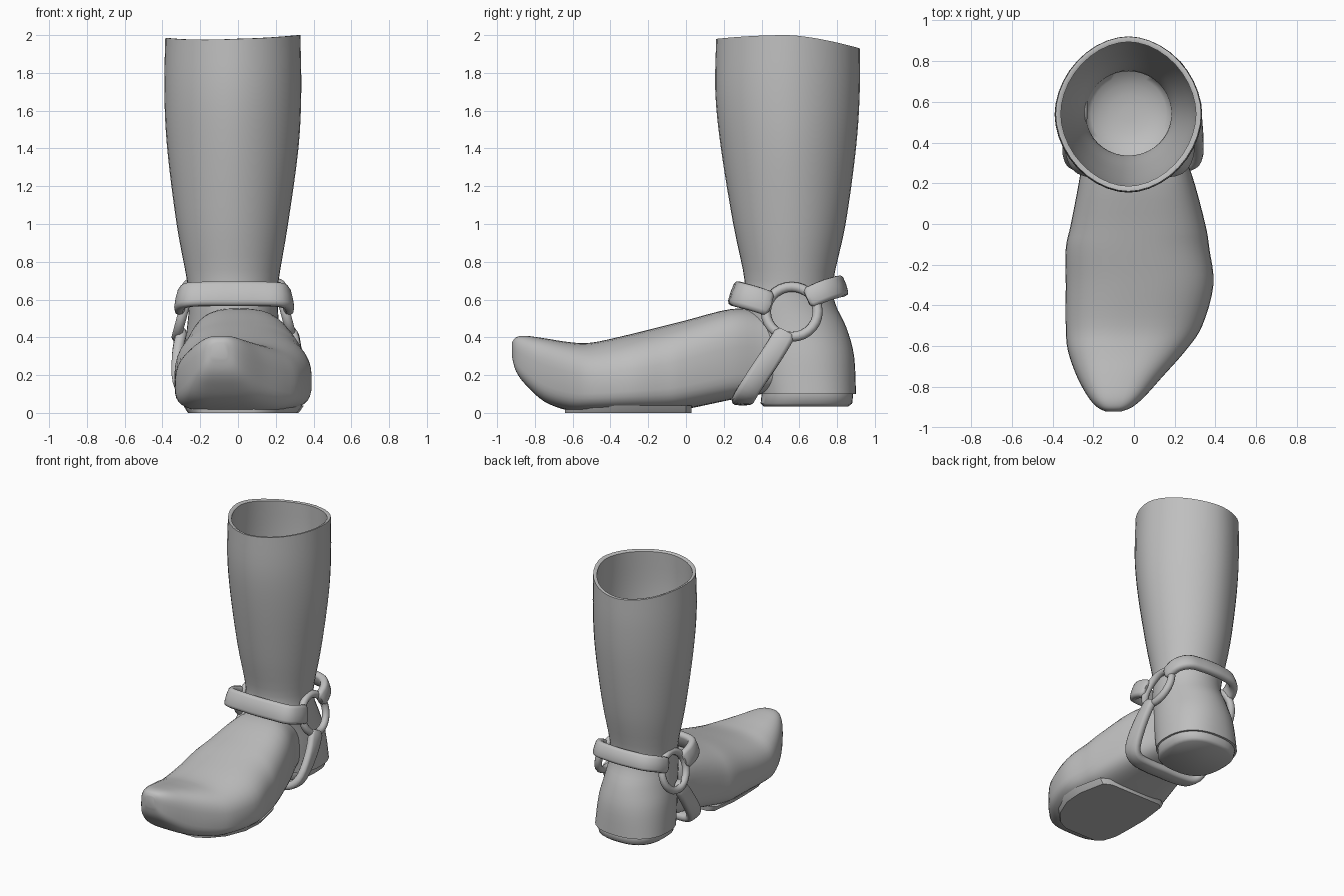
import bpy, bmesh, math
from mathutils import Vector

if "Cube" in bpy.data.objects:
    bpy.data.objects.remove(bpy.data.objects["Cube"])

leather = bpy.data.materials.new("grey leather")
leather.use_nodes = True
GREY = (0.52, 0.52, 0.52, 1)
leather.diffuse_color = GREY
leather.node_tree.nodes["Principled BSDF"].inputs["Base Color"].default_value = GREY


def spline(rows, steps):
    """Catmull-Rom resampling of equally long tuples."""
    rows = [Vector(r) for r in rows]
    out = []
    for i in range(len(rows) - 1):
        a, b, c, d = (rows[max(i - 1, 0)], rows[i], rows[i + 1], rows[min(i + 2, len(rows) - 1)])
        for k in range(steps):
            t = k / steps
            out.append(b + (c - a) * (t / 2) + (2 * a - 5 * b + 4 * c - d) * (t * t / 2)
                       + (3 * b - a - 3 * c + d) * (t ** 3 / 2))
    return out + [rows[-1]]


def loft(name, rings, angle=50):
    """Skin a list of equal rings and close both ends."""
    bm = bmesh.new()
    loops = [[bm.verts.new(p) for p in ring] for ring in rings]
    n = len(loops[0])
    for a, b in zip(loops, loops[1:]):
        for i in range(n):
            j = (i + 1) % n
            bm.faces.new((a[i], a[j], b[j], b[i]))
    bm.faces.new(loops[0])
    bm.faces.new(loops[-1])
    bmesh.ops.recalc_face_normals(bm, faces=bm.faces)
    mesh = bpy.data.meshes.new(name)
    bm.to_mesh(mesh)
    bm.free()
    mesh.materials.append(leather)
    obj = bpy.data.objects.new(name, mesh)
    bpy.context.collection.objects.link(obj)
    finish(obj, angle)


def finish(obj, angle):
    bpy.ops.object.select_all(action='DESELECT')
    obj.select_set(True)
    bpy.context.view_layer.objects.active = obj
    bpy.ops.object.shade_smooth_by_angle(angle=math.radians(angle))


def power(v, e):
    return math.copysign(abs(v) ** e, v)


def oval(z, x0, x1, y0, y1, e=1.0, n=40):
    """Horizontal ring; e below 1 is boxier."""
    pts = []
    for i in range(n):
        a = math.tau * i / n
        pts.append(Vector(((x0 + x1) / 2 + (x1 - x0) / 2 * power(math.cos(a), e),
                           (y0 + y1) / 2 + (y1 - y0) / 2 * power(math.sin(a), e), z)))
    return pts


# Shaft and heel: z, left and right x, front and back y, boxiness
shaft = [(0.1, -0.3, 0.25, 0.39, 0.9, 0.85),
         (0.3, -0.29, 0.24, 0.34, 0.89, 0.93),
         (0.45, -0.27, 0.22, 0.3, 0.85, 1),
         (0.58, -0.26, 0.21, 0.29, 0.79, 1),
         (0.7, -0.27, 0.215, 0.31, 0.78, 1),
         (1.0, -0.325, 0.265, 0.25, 0.845, 1.03),
         (1.4, -0.375, 0.32, 0.185, 0.9, 1.07),
         (1.7, -0.39, 0.335, 0.155, 0.92, 1.07),
         (2.0, -0.385, 0.33, 0.16, 0.92, 1.07)]
outer = spline(shaft, 4)


def tilt(ring):
    """Slope the top edge down to the back."""
    for p in ring:
        w = max(0, (p.z - 1.7) / 0.3)
        d = p.y - 0.54
        p.z -= w * (0.07 * (d / 0.38) ** 1.5 if d > 0 else 0.02 * (d / 0.38) ** 2)
        p.z -= w * 0.015 * min(1, max(0, -p.x / 0.3))
    return ring


def inset(row, t, drop):
    z, x0, x1, y0, y1, e = row
    return tilt(oval(z - drop, x0 + t, x1 - t, y0 + t, y1 - t, e))


# Outer wall, rim, lining, then a bowl-shaped floor
rings = [tilt(oval(*r)) for r in outer]
rings.append(inset(outer[-1], 0.012, 0))
rings += [inset(r, 0.026, 0.01) for r in reversed(outer[14:])]
floor = outer[14]
rings += [inset(floor, t, d) for t, d in ((0.05, 0.03), (0.09, 0.05), (0.14, 0.065), (0.2, 0.07))]
loft("boot_shaft", rings)

# Heel block
loft("heel_block", [oval(0.035, -0.25, 0.2, 0.41, 0.86, 0.78),
                    oval(0.05, -0.27, 0.22, 0.395, 0.88, 0.8),
                    oval(0.095, -0.285, 0.235, 0.4, 0.885, 0.83),
                    oval(0.12, -0.285, 0.235, 0.4, 0.875, 0.83)], angle=50)

# Foot: y, bottom and top z, left and right x, boxiness of the upper half
foot = [(0.55, 0.14, 0.5, -0.22, 0.17, 0.8),
        (0.4, 0.1, 0.54, -0.25, 0.22, 0.75),
        (0.24, 0.07, 0.55, -0.265, 0.285, 0.72),
        (0.0, 0.02, 0.49, -0.31, 0.35, 0.76),
        (-0.12, 0.006, 0.46, -0.335, 0.37, 0.8),
        (-0.3, 0.005, 0.415, -0.335, 0.39, 0.82),
        (-0.5, 0.005, 0.372, -0.335, 0.335, 0.8),
        (-0.62, 0.012, 0.375, -0.325, 0.255, 0.75),
        (-0.75, 0.06, 0.395, -0.28, 0.14, 0.72),
        (-0.85, 0.15, 0.408, -0.225, 0.05, 0.7),
        (-0.9, 0.22, 0.4, -0.18, -0.01, 0.7),
        (-0.92, 0.29, 0.375, -0.14, -0.06, 0.7)]


def foot_ring(y, z0, z1, x0, x1, top, n=40):
    pts = []
    mid = z0 + (z1 - z0) * 0.42
    for i in range(n):
        a = math.tau * i / n
        s, c = math.sin(a), math.cos(a)
        h, e = (z1 - mid, top) if s > 0 else (mid - z0, 0.54)
        pts.append(Vector(((x0 + x1) / 2 + (x1 - x0) / 2 * power(c, e), y, mid + h * power(s, e))))
    return pts


loft("boot_foot", [foot_ring(*r) for r in spline(foot, 4)], angle=60)

# Front sole, widening upwards into the foot: y, left and right x
sole = [(0.03, -0.2, 0.22), (0.0, -0.24, 0.28), (-0.2, -0.265, 0.32), (-0.35, -0.265, 0.31),
        (-0.5, -0.26, 0.25), (-0.6, -0.23, 0.16), (-0.64, -0.18, 0.08)]
outline = [(x1, y) for y, x0, x1 in sole] + [(x0, y) for y, x0, x1 in reversed(sole)]
loft("front_sole", [[Vector((x * s, y, z)) for x, y in outline]
                    for z, s in ((0.0, 1), (0.015, 1.04), (0.04, 1.09))], angle=50)


def strap(name, path, centre, axis, lean=0.0, half_width=0.058, half_thick=0.03):
    """Rounded band along a path, facing away from an axis through the centre."""
    pts = spline(path, 4)
    rings = []
    for i, p in enumerate(pts):
        t = (pts[min(i + 1, len(pts) - 1)] - pts[max(i - 1, 0)]).normalized()
        out = p - Vector(centre)
        out[axis] = 0
        out = out.normalized() + Vector((0, 0, lean))
        out = (out - t * out.dot(t)).normalized()
        side = t.cross(out)
        end = 0.7 if i in (0, len(pts) - 1) else 1
        rings.append([p + side * half_width * end * power(math.cos(a), 0.6)
                      + out * half_thick * end * power(math.sin(a), 0.6)
                      for a in (math.tau * k / 12 for k in range(12))])
    loft(name, rings, angle=60)


CX = -0.02  # middle of the ankle


def mirrored(half, mid=CX):
    """Complete a path given from its left end to the middle."""
    pts = [(mid + x, y, z) for x, y, z in half]
    return pts + [(2 * mid - x, y, z) for x, y, z in reversed(pts[:-1])]


strap("front_strap", mirrored([(0.275, 0.45, 0.575), (0.28, 0.36, 0.605), (0.24, 0.285, 0.625),
                               (0.12, 0.268, 0.63), (0, 0.264, 0.63)]),
      (CX, 0.54, 0.6), 2, 0.35, half_width=0.068)
strap("back_strap", mirrored([(0.265, 0.64, 0.605), (0.25, 0.73, 0.645), (0.19, 0.795, 0.665),
                              (0.09, 0.815, 0.67), (0, 0.82, 0.67)]), (CX, 0.54, 0.6), 2, 0.35)
strap("under_strap", mirrored([(0.295, 0.53, 0.43), (0.315, 0.45, 0.3), (0.305, 0.35, 0.15),
                               (0.25, 0.31, 0.085), (0.13, 0.3, 0.07), (0, 0.3, 0.07)], -0.005),
      (-0.005, 0.4, 0.3), 1)

# Side rings, leaning out at the bottom
for name, s in (("left_ring", 1), ("right_ring", -1)):
    bpy.ops.mesh.primitive_torus_add(major_radius=0.137, minor_radius=0.027, major_segments=28,
                                     minor_segments=10, location=(CX + s * 0.27, 0.56, 0.535),
                                     rotation=(0, s * math.radians(75), 0))
    ring = bpy.context.object
    ring.name = name
    ring.data.materials.append(leather)
    finish(ring, 60)
